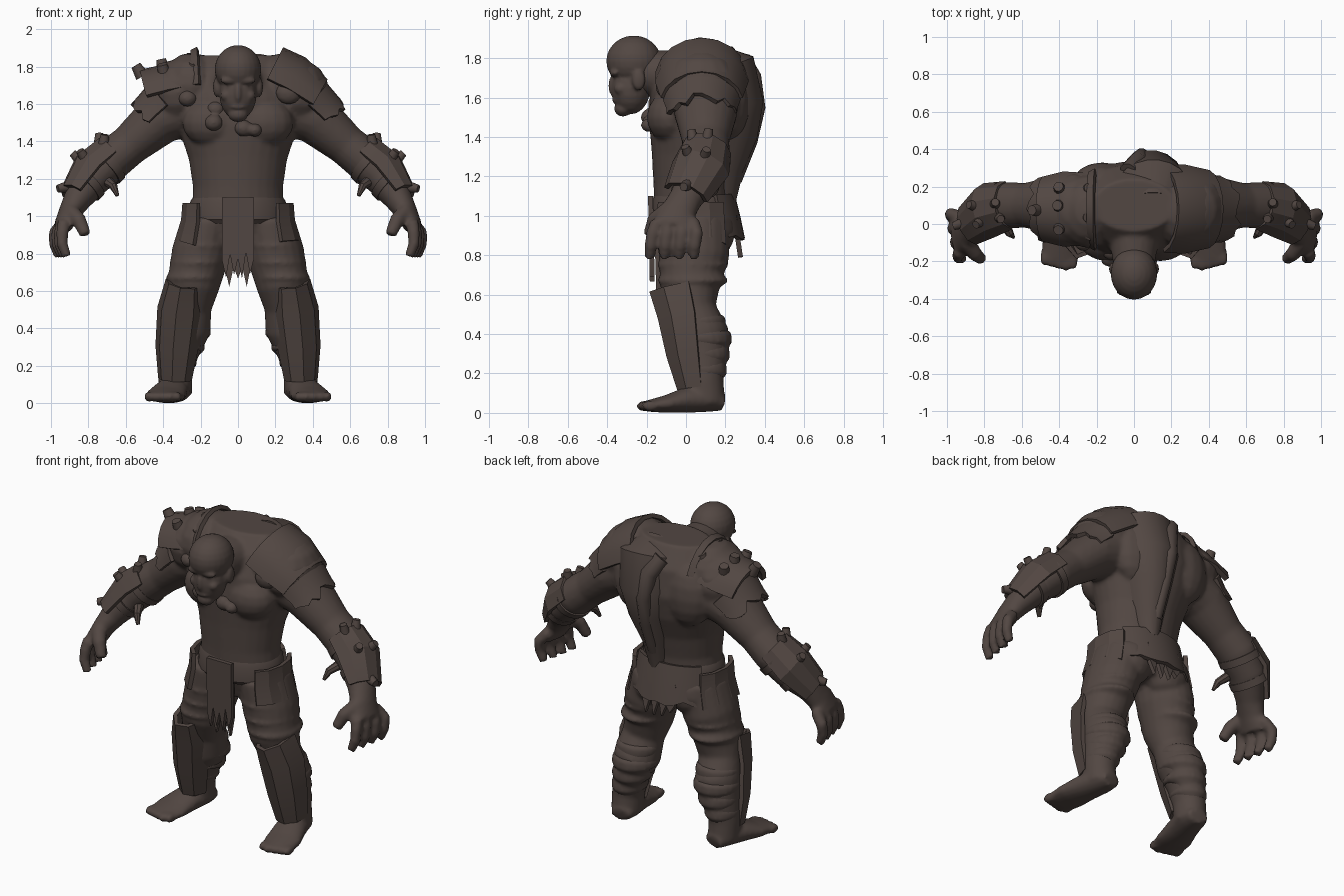
import bpy, bmesh, math, random
from mathutils import Vector, Matrix

random.seed(4)
if "Cube" in bpy.data.objects:
    bpy.data.objects.remove(bpy.data.objects["Cube"])

brown = bpy.data.materials.new("dark brown")
brown.use_nodes = True
COLOUR = (0.085, 0.063, 0.055, 1)
brown.diffuse_color = COLOUR
brown.node_tree.nodes["Principled BSDF"].inputs["Base Color"].default_value = COLOUR
X, Y = Vector((1, 0, 0)), Vector((0, 1, 0))


def finish(name, bm, voxel=0, soften=0, thick=0, angle=35):
    """Turn a bmesh into a named, shaded object."""
    bmesh.ops.recalc_face_normals(bm, faces=bm.faces)
    mesh = bpy.data.meshes.new(name)
    bm.to_mesh(mesh)
    bm.free()
    ob = bpy.data.objects.new(name, mesh)
    bpy.context.collection.objects.link(ob)
    if thick:
        m = ob.modifiers.new("thickness", "SOLIDIFY")
        m.thickness, m.offset = thick, 0
    if voxel:
        m = ob.modifiers.new("blend", "REMESH")
        m.mode, m.voxel_size = "VOXEL", voxel
        m = ob.modifiers.new("soften", "SMOOTH")
        m.iterations = soften
    dg = bpy.context.evaluated_depsgraph_get()
    ob.data = bpy.data.meshes.new_from_object(ob.evaluated_get(dg))
    ob.modifiers.clear()
    ob.data.materials.clear()
    ob.data.materials.append(brown)
    bpy.ops.object.select_all(action="DESELECT")
    ob.select_set(True)
    bpy.context.view_layer.objects.active = ob
    bpy.ops.object.shade_smooth_by_angle(angle=math.radians(angle))


def on_ring(st, i, deg, ref=Y, side=1):
    """Point on ring i of a path; 0 degrees faces out, -90 the front."""
    p = [Vector(s[:3]) for s in st]
    t = (p[min(i + 1, len(p) - 1)] - p[max(i - 1, 0)]).normalized()
    a = (ref - t * ref.dot(t)).normalized()
    b = t.cross(a)
    r = math.radians(deg)
    v = p[i] + a * math.sin(r) * st[i][3] + b * math.cos(r) * st[i][4]
    return Vector((v.x * side, v.y, v.z))


def sweep(bm, st, side=1, ref=Y, n=20, arc=None):
    """Skin elliptical rings (x, y, z, depth, width); arc leaves it open."""
    if arc:
        angles = [arc[0] + (arc[1] - arc[0]) * k / n for k in range(n + 1)]
    else:
        angles = [360 * k / n for k in range(n)]
    rings = [[bm.verts.new(on_ring(st, i, d, ref, side)) for d in angles] for i in range(len(st))]
    for r0, r1 in zip(rings, rings[1:]):
        for k in range(n):
            j = k + 1 if arc else (k + 1) % n
            bm.faces.new((r0[k], r0[j], r1[j], r1[k]))
    if not arc:
        bm.faces.new(rings[0])
        bm.faces.new(rings[-1])
    return rings


def ball(bm, c, r, side=1, seg=16):
    m = Matrix.Translation((c[0] * side, c[1], c[2])) @ Matrix.Diagonal((*r, 1))
    bmesh.ops.create_uvsphere(bm, u_segments=seg, v_segments=seg // 2, radius=1, matrix=m)


def shell(name, st, arc, side=1, n=8, thick=0.025, angle=30, tear=0):
    """Curved plate or cloth; tear roughens its last edge."""
    bm = bmesh.new()
    rings = sweep(bm, st, side, n=n, arc=arc)
    for low, up in zip(rings[-1], rings[-2]):
        low.co = low.co.lerp(up.co, random.uniform(0, tear))
    finish(name, bm, thick=thick, angle=angle)


def ragged(name, x0, x1, top, bottom, depth, lean, n):
    """Hanging cloth with a torn lower edge."""
    pts = [(x1, top), (x0, top)]
    for k in range(2 * n + 1):
        z = bottom + (random.uniform(0, .07) if k % 2 else random.uniform(.1, .15))
        pts.append((x0 + (x1 - x0) * k / (2 * n), z))
    bm = bmesh.new()
    bm.faces.new([bm.verts.new((x, depth + lean * (top - z), z)) for x, z in pts])
    finish(name, bm, thick=.025)


def studs(name, spots, centre, size):
    """Blunt tapered studs pointing away from a centre."""
    bm = bmesh.new()
    for p in spots:
        d = (p - Vector(centre)).normalized()
        m = Matrix.Translation(p + d * size * .3) @ d.to_track_quat("Z", "Y").to_matrix().to_4x4()
        bmesh.ops.create_cone(bm, cap_ends=True, segments=12, radius1=size,
                              radius2=size * .7, depth=size * 1.8, matrix=m)
    finish(name, bm)


TORSO = [(0, .04, .86, .15, .16), (0, .03, 1.0, .19, .25), (0, .03, 1.15, .195, .24),
         (0, .04, 1.3, .215, .262), (0, .06, 1.45, .25, .31), (0, .08, 1.6, .26, .34),
         (0, .1, 1.75, .22, .3), (0, .1, 1.86, .14, .22)]
ARM = [(.25, .1, 1.6, .17, .17), (.42, .1, 1.52, .16, .14), (.58, .1, 1.38, .12, .11),
       (.68, .1, 1.3, .125, .115), (.78, .07, 1.2, .115, .1), (.86, 0, 1.09, .085, .075),
       (.9, -.04, 1.02, .09, .06), (.94, -.06, .94, .115, .048)]
LEG = [(.16, .04, .98, .18, .14), (.2, .04, .8, .18, .155), (.24, .02, .63, .15, .14),
       (.265, .04, .52, .115, .125), (.28, .08, .4, .14, .135), (.315, .09, .27, .115, .105),
       (.335, .09, .16, .1, .092), (.335, .1, .05, .1, .09)]
FOOT = [(.32, .19, .05, .06, .04), (.33, .12, .07, .085, .065), (.36, 0, .065, .095, .065),
        (.385, -.1, .045, .108, .045), (.4, -.19, .035, .1, .03)]

# Body: torso, limbs, hands and feet blended into one skin
bm = bmesh.new()
sweep(bm, TORSO, n=28)
sweep(bm, [(0, .12, 1.69, .16, .15), (0, -.05, 1.71, .14, .13), (0, -.22, 1.73, .11, .11)], ref=X)
for s in (1, -1):
    sweep(bm, ARM, s)
    sweep(bm, LEG, s)
    sweep(bm, FOOT, s, ref=X)
    ball(bm, (.32, .08, 1.66), (.17, .2, .18), s)
    ball(bm, (.25, .07, 1.7), (.16, .2, .175), s)
    ball(bm, (.14, -.08, 1.5), (.16, .12, .13), s)
    ball(bm, (.17, .22, 1.58), (.16, .11, .2), s)
    ball(bm, (.13, .13, .92), (.13, .12, .14), s)
    for k in range(4):
        y = -.17 + .075 * k
        x = .94 + .014 * k
        sweep(bm, [(.93, y * .8 - .01, .97, .036, .036), (x, y, .91, .034, .034),
                   (x, y - .01, .85, .031, .031), (x - .025, y - .015, .785, .025, .026)], s, n=10)
    sweep(bm, [(.9, -.09, 1.03, .045, .045), (.85, -.16, .98, .04, .04),
               (.815, -.19, .9, .03, .032)], s, n=10)
    for k in range(5):
        ball(bm, (.325 + .038 * k, -.21 + .01 * abs(k - 1), .035), (.025, .045, .028), s)
    # Soft trouser folds
    for z, x in ((.84, .19), (.75, .212), (.67, .235)):
        sweep(bm, [(x, .035, z + .035, .15, .13), (x, .035, z, .185, .155), (x, .035, z - .025, .15, .13)], s)
finish("body", bm, .013, 4, angle=60)

# Head: skull, jaw, brow, nose, ears
bm = bmesh.new()
ball(bm, (0, -.265, 1.785), (.125, .14, .13), seg=24)
ball(bm, (0, -.28, 1.65), (.1, .1, .135), seg=20)
ball(bm, (0, -.32, 1.545), (.055, .045, .042))
ball(bm, (0, -.37, 1.66), (.02, .025, .055))
ball(bm, (0, -.355, 1.585), (.045, .02, .014))
for s in (1, -1):
    ball(bm, (.045, -.36, 1.725), (.05, .028, .02), s)
    ball(bm, (.065, -.33, 1.645), (.03, .035, .03), s)
    ball(bm, (.112, -.24, 1.69), (.022, .035, .055), s)
finish("head", bm, .009, 3, angle=60)

# Shoulder guards: smooth plate on the left, studded plate on the right
GUARD = [(.14, .08, 1.7, .225, .215), (.25, .08, 1.645, .23, .22), (.385, .08, 1.57, .2, .175)]
shell("left_shoulder_guard", GUARD, (-80, 80), 1, thick=.025)
GUARD_R = [(.22, .08, 1.63, .19, .2), (.36, .08, 1.605, .2, .195), (.47, .08, 1.575, .17, .2)]
shell("right_shoulder_guard", GUARD_R, (-70, 70), -1, thick=.03)
shell("right_guard_collar", [(.2, .08, 1.64, .22, .255), (.235, .08, 1.638, .2, .24)], (-75, 70), -1)
studs("shoulder_studs", [on_ring(GUARD_R, i, d, Y, -1) for i, d in
      ((0, 32), (0, -12), (0, -42), (1, 5), (1, 32), (1, -30), (2, -2))], (-.33, .08, 1.45), .038)
RAGS = [(.36, .08, 1.57, .19, .17), (.42, .08, 1.52, .17, .155), (.475, .08, 1.465, .17, .15)]
for s, side in ((1, "left"), (-1, "right")):
    # Torn cloth below the guard
    shell(side + "_shoulder_rags", RAGS, (-80, 80), s, n=12, tear=.8)

    # Bracer: plate over the forearm with studs and straps
    BRACER = [(.66, .1, 1.32, .12, .12), (.76, .075, 1.23, .14, .13), (.865, .0, 1.1, .11, .085)]
    shell(side + "_bracer", BRACER, (-85, 85), s, n=5, angle=20)
    studs(side + "_bracer_studs", [on_ring(BRACER, i, d, Y, s) for i, d in
          ((0, -35), (0, 5), (1, -30), (1, 10), (2, 0))], (.74 * s, .07, 1.19), .03)
    bm = bmesh.new()
    for x, y, z, a, b in ((.69, .1, 1.29, .13, .12), (.79, .06, 1.19, .12, .105)):
        sweep(bm, [(x, y, z, a, b), (x + .03, y - .01, z - .03, a, b)], s)
    sweep(bm, [(.7, .02, 1.19, .03, .03), (.665, -.05, 1.16, .022, .022), (.645, -.07, 1.11, .01, .01)], s, n=8)
    finish(side + "_forearm_straps", bm)

    # Shin guard with a centre ridge
    SHIN = [(.285, .0, .65, .18, .09), (.305, .03, .5, .165, .115), (.325, .05, .3, .14, .105),
            (.335, .07, .13, .105, .08)]
    shell(side + "_shin_guard", SHIN, (-165, 5), s, n=4, angle=20)

    # Calf wrappings
    bm = bmesh.new()
    for z, y, x, a, b in ((.46, .07, .275, .13, .13), (.38, .085, .282, .145, .137),
                          (.3, .09, .298, .13, .12), (.22, .09, .322, .115, .102)):
        sweep(bm, [(x, y, z + .04, a - .02, b - .02), (x, y, z + .015, a, b),
                   (x, y + .005, z - .02, a, b), (x, y, z - .035, a - .025, b - .025)], s)
    finish(side + "_calf_wraps", bm, .012, 3, angle=60)

    # Hip plates
    HIP = [(.185, .03, 1.07, .17, .1), (.185, .03, .97, .175, .108), (.2, .03, .84, .185, .132)]
    shell(side + "_hip_plate", HIP, (-75, 65), s, n=4, angle=20, tear=.3)

# Belt and back skirt wrapped round the waist
bm = bmesh.new()
sweep(bm, [(0, .03, 1.11, .19, .235), (0, .03, 1.08, .205, .255), (0, .035, .99, .21, .265),
           (0, .035, .96, .19, .25)], n=28)
finish("belt", bm)
shell("back_skirt", [(0, .03, 1.1, .205, .255), (0, .035, .98, .23, .27), (0, .04, .86, .25, .29)],
      (35, 145), n=10, tear=.3)

# Loincloths, front and back
ragged("front_loincloth", -.085, .085, 1.1, .66, -.18, .02, 4)
ragged("front_loincloth_under", -.07, .07, 1.0, .62, -.15, .03, 3)
ragged("back_loincloth", -.11, .11, 1.0, .76, .245, .15, 4)

# Collar scraps and strap bosses on the chest
bm = bmesh.new()
for x, y, z, w in ((-.13, -.185, 1.5, .05), (-.12, -.15, 1.57, .05), (.03, -.18, 1.47, .05),
                   (.09, -.185, 1.46, .04), (.27, -.11, 1.66, .07), (-.27, -.1, 1.63, .05)):
    ball(bm, (x, y, z), (w, .045, w * .9), seg=12)
finish("collar_scraps", bm, .01, 3, angle=60)

# Mantle draped down the back, narrowing to the waist
MANTLE = [(.1, .12, 1.8, .07, .1), (.1, .18, 1.75, .16, .19), (.09, .19, 1.58, .19, .18),
          (.08, .18, 1.42, .17, .13), (.06, .15, 1.25, .13, .09), (.05, .14, 1.08, .1, .05)]
shell("back_mantle", MANTLE, (10, 170), n=9, thick=.03, angle=40)
bm = bmesh.new()
sweep(bm, [(-.03, .28, 1.79, .05, .05), (.02, .335, 1.7, .05, .05), (.04, .36, 1.55, .045, .045),
           (.05, .32, 1.38, .045, .04), (.05, .25, 1.18, .035, .035)], n=10)
finish("mantle_fold", bm, angle=50)
